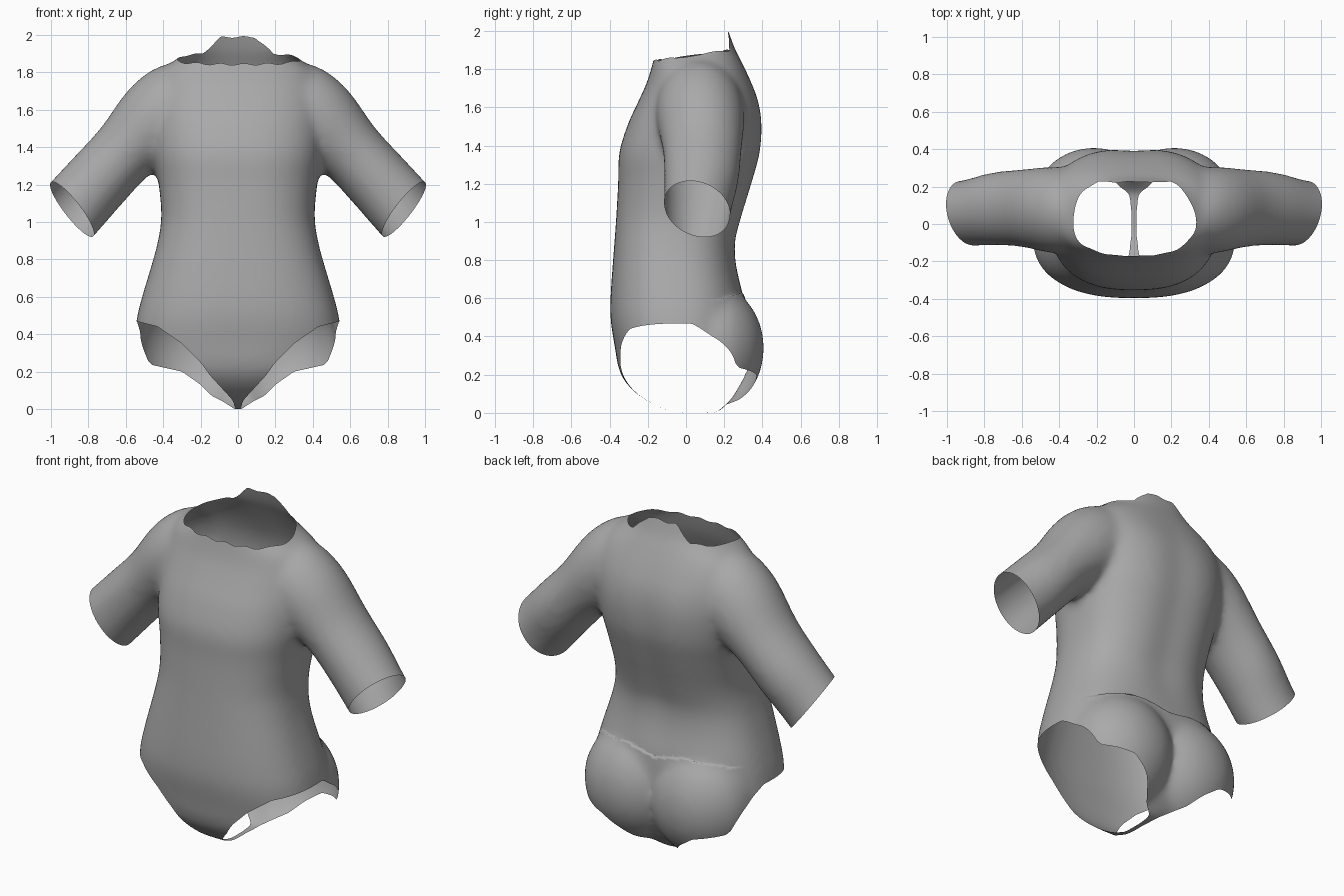
import bpy, bmesh, math
from mathutils import Vector

cube = bpy.data.objects.get("Cube")
if cube:
    bpy.data.objects.remove(cube, do_unlink=True)

grey = bpy.data.materials.new("soft grey")
grey.use_nodes = True
grey.diffuse_color = (0.4, 0.4, 0.4, 1)
grey.node_tree.nodes["Principled BSDF"].inputs["Base Color"].default_value = (0.4, 0.4, 0.4, 1)

SIDES = 64


def clamp(t):
    return max(0.0, min(1.0, t))


def interp(points, x):
    for (x0, y0), (x1, y1) in zip(points, points[1:]):
        if x <= x1:
            return y0 + (y1 - y0) * (x - x0) / (x1 - x0)
    return points[-1][1]


def resample(rows, steps=5):
    """Smooth curve through the rows."""
    out = []
    ends = [rows[0]] + rows + [rows[-1]]
    for p, a, b, n in zip(ends, ends[1:], ends[2:], ends[3:]):
        for i in range(steps):
            t = i / steps
            out.append([0.5 * (2 * w + (y - v) * t + (2 * v - 5 * w + 4 * y - z) * t ** 2
                               + (3 * w - v - 3 * y + z) * t ** 3)
                        for v, w, y, z in zip(p, a, b, n)])
    return out + [rows[-1]]


def loft(bm, rings):
    """Skin a closed tube through rings of points."""
    loops = [[bm.verts.new(p) for p in ring] for ring in rings]
    for a, b in zip(loops, loops[1:]):
        for i in range(len(a)):
            j = (i + 1) % len(a)
            bm.faces.new((a[i], a[j], b[j], b[i]))
    bm.faces.new(loops[0][::-1])
    bm.faces.new(loops[-1])


def torso_ring(z, half, front, back):
    mid, depth, ring = (front + back) / 2, (back - front) / 2, []
    for i in range(SIDES):
        a = 2 * math.pi * i / SIDES
        c, s = math.cos(a), math.sin(a)
        x = half * math.copysign(abs(c) ** 0.8, c)
        y = mid + depth * math.copysign(abs(s) ** 0.8, s)
        if s > 0:  # spine hollow
            y -= 0.015 * math.exp(-(x / 0.1) ** 2) * clamp((z - 0.6) / 0.3) * clamp((1.8 - z) / 0.3)
        ring.append((x, y, z))
    return ring


def arm_ring(side, x, y, z, radius, depth, lean):
    lean, ring = math.radians(lean), []
    for i in range(SIDES):
        a = 2 * math.pi * i / SIDES
        r = radius * math.cos(a)
        ring.append((side * (x + math.sin(lean) * r), y + depth * math.sin(a), z + math.cos(lean) * r))
    return ring


def split(bm, field):
    """Cut new edges along field == 0 and return the field per vertex."""
    val = {v: field(v.co) for v in bm.verts}
    new = []
    for e in list(bm.edges):
        a, b = e.verts
        if val[a] * val[b] < 0:
            v = bmesh.utils.edge_split(e, a, val[a] / (val[a] - val[b]))[1]
            val[v] = 0.0
            new.append(v)
    if new:
        bmesh.ops.connect_verts(bm, verts=new)
    return val


def trim(bm, field):
    """Remove the surface where field is negative."""
    val = split(bm, field)
    gone = [f for f in bm.faces if sum(val[v] for v in f.verts) < 0]
    bmesh.ops.delete(bm, geom=gone, context='FACES')


# Torso: height, half width, front y, back y
TORSO = [
    (-0.01, 0.08, -0.06, 0.16), (0.03, 0.22, -0.16, 0.2), (0.1, 0.37, -0.27, 0.25),
    (0.2, 0.49, -0.345, 0.29), (0.35, 0.55, -0.375, 0.31), (0.48, 0.54, -0.395, 0.31),
    (0.6, 0.51, -0.395, 0.3), (0.75, 0.465, -0.385, 0.27), (0.88, 0.43, -0.375, 0.265),
    (1.02, 0.41, -0.365, 0.3), (1.2, 0.425, -0.355, 0.355), (1.35, 0.45, -0.35, 0.395),
    (1.5, 0.46, -0.305, 0.405), (1.62, 0.46, -0.25, 0.385), (1.72, 0.45, -0.205, 0.345),
    (1.8, 0.41, -0.18, 0.305), (1.86, 0.33, -0.165, 0.275), (1.91, 0.28, -0.15, 0.25),
    (2.06, 0.25, -0.1, 0.2),
]
# Arm: centre x, y, z, in-plane radius, depth radius, lean from upright
ARM = [
    (0.16, 0.07, 1.63, 0.21, 0.19, 10), (0.3, 0.07, 1.6, 0.25, 0.225, 24),
    (0.43, 0.075, 1.53, 0.23, 0.23, 40), (0.6, 0.085, 1.37, 0.182, 0.207, 48),
    (0.75, 0.08, 1.21, 0.18, 0.195, 48), (0.885, 0.06, 1.06, 0.183, 0.178, 48),
    (1.02, 0.05, 0.91, 0.185, 0.17, 48),
]

bm = bmesh.new()
loft(bm, [torso_ring(*r) for r in resample(TORSO)])
for side in (-1, 1):
    loft(bm, [arm_ring(side, *r) for r in resample(ARM)])
    # Seat lobes
    lobe = bmesh.ops.create_uvsphere(bm, u_segments=40, v_segments=24, radius=1)["verts"]
    for v in lobe:
        v.co = Vector((side * 0.215 + v.co.x * 0.315, 0.11 + v.co.y * 0.29, 0.33 + v.co.z * 0.335))
bmesh.ops.recalc_face_normals(bm, faces=bm.faces)
mesh = bpy.data.meshes.new("bodysuit")
bm.to_mesh(mesh)
bm.free()
suit = bpy.data.objects.new("bodysuit", mesh)
bpy.context.collection.objects.link(suit)

# Fuse the parts into one skin
fuse = suit.modifiers.new("fuse", 'REMESH')
fuse.mode = 'VOXEL'
fuse.voxel_size = 0.02
relax = suit.modifiers.new("relax", 'SMOOTH')
relax.factor = 0.5
relax.iterations = 16
graph = bpy.context.evaluated_depsgraph_get()
skin = bpy.data.meshes.new_from_object(suit.evaluated_get(graph))
suit.modifiers.clear()
suit.data = skin

bm = bmesh.new()
bm.from_mesh(skin)


# Raised seam across the back of the hips
def seam(p):
    return 0.625 - 0.04 * math.exp(-(p.x / 0.13) ** 2) - 0.2 * p.x ** 2 - p.z if p.y > 0 else -1.0


split(bm, lambda p: seam(p) + 0.006)
val = split(bm, seam)
bm.normal_update()
for v in bm.verts:
    if val[v] >= 0:
        v.co += v.normal * 0.009 * clamp((v.co.y - 0.12) / 0.12)


# Neck opening, raised at the nape and slightly ragged
def neck_edge(p):
    nape = clamp((p.y - 0.12) / 0.08) * clamp(1.9 - abs(p.x) / 0.1)
    return 1.835 + 0.14 * (p.y + 0.16) + 0.09 * nape + 0.005 * math.sin(50 * p.x) - p.z


trim(bm, neck_edge)

# Sleeve openings
trim(bm, lambda p: 1.0 if abs(p.x) < 0.6 else
     0.044 - 0.786 * abs(p.x) + 0.618 * p.z + 0.25 * (p.y - 0.06))

# Leg openings: edge height by distance from the centre, front and back
FRONT = [(0, -0.06), (0.015, 0.02), (0.04, 0.05), (0.15, 0.17), (0.2, 0.24), (0.3, 0.34), (0.43, 0.43), (0.55, 0.46)]
BACK = [(0, -0.06), (0.08, 0.0), (0.2, 0.12), (0.3, 0.19), (0.48, 0.23), (0.55, 0.36)]


def leg_edge(p):
    t = clamp((p.y - 0.03) / 0.25)
    x = abs(p.x)
    edge = p.z - (1 - t) * interp(FRONT, x) - t * interp(BACK, x)
    return max(edge, 0.014 - x)  # keep the narrow strip between the legs


trim(bm, leg_edge)

# Rest on the floor and finish
bmesh.ops.translate(bm, verts=bm.verts, vec=(0, 0, -min(v.co.z for v in bm.verts)))
bmesh.ops.recalc_face_normals(bm, faces=bm.faces)
for f in bm.faces:
    f.smooth = True
    f.material_index = 0
bm.to_mesh(skin)
bm.free()
skin.materials.clear()
skin.materials.append(grey)
